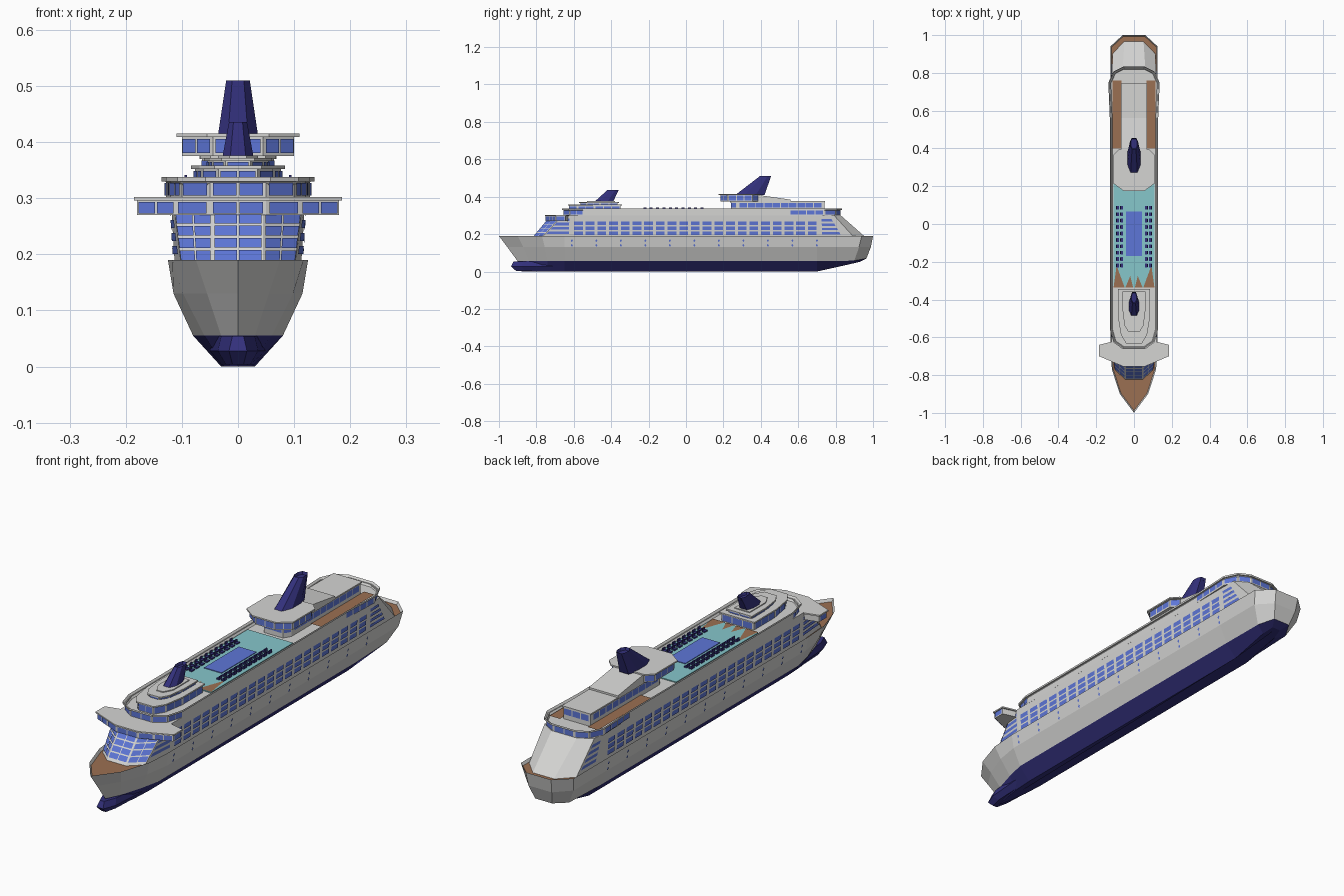
import bpy, bmesh
from mathutils import Vector

cube = bpy.data.objects.get("Cube")
if cube:
    bpy.data.objects.remove(cube, do_unlink=True)


def material(name, *rgb):
    mat = bpy.data.materials.new(name)
    mat.use_nodes = True
    colour = (*rgb, 1)
    mat.diffuse_color = colour
    mat.node_tree.nodes["Principled BSDF"].inputs["Base Color"].default_value = colour
    return mat


white = material("warm white", .66, .66, .65)
navy = material("navy", .033, .03, .2)
glass = material("window blue", .11, .18, .68)
teal = material("pool deck teal", .24, .57, .6)
wood = material("deck brown", .33, .16, .085)


def finish(bm, name, *mats):
    mesh = bpy.data.meshes.new(name)
    bm.to_mesh(mesh)
    bm.free()
    for mat in mats:
        mesh.materials.append(mat)
    obj = bpy.data.objects.new(name, mesh)
    bpy.context.collection.objects.link(obj)
    return obj


def mirrored(half):
    """Close a half outline, listed from bow to stern, across the centre line."""
    return half + [(-p[0], *p[1:]) for p in reversed(half) if p[0] > 0]


def at(half, z):
    return [(x, y, z) for x, y in half]


def grow(half, d):
    middle = (half[0][1] + half[-1][1]) / 2
    return [(x + d, y + (d if y > middle else -d)) for x, y in half]


def loft(name, levels, *mats, side=lambda i: 0, cap=0, well=None):
    """Stack half outlines; the top can be sunk as a well of (rim, depth)."""
    bm = bmesh.new()
    rings = [[bm.verts.new(p) for p in mirrored(level)] for level in levels]
    count = len(rings[0])
    for i, (low, high) in enumerate(zip(rings, rings[1:])):
        for j in range(count):
            k = (j + 1) % count
            bm.faces.new((low[j], low[k], high[k], high[j])).material_index = side(i)
    bm.faces.new(rings[0][::-1]).material_index = side(0)
    top = bm.faces.new(rings[-1])
    bm.normal_update()
    if well:
        rim = bmesh.ops.inset_region(bm, faces=[top], thickness=well[0],
                                     depth=-well[1], use_even_offset=True)
        for face in rim["faces"]:
            face.material_index = side(len(levels))
    top.material_index = cap
    return finish(bm, name, *mats)


def slab(name, half, z0, z1, mat):
    return loft(name, [at(half, z0), at(half, z1)], mat)


panes_bm = bmesh.new()


def panes(wall, cols, rows, u=(.03, .97), v=(.1, .9), gap=(.2, .2)):
    """Lay a grid of window plates just outside a four-cornered wall."""
    a, b, c, d = wall
    out = (b - a).cross(d - a).normalized() * .003

    def point(s, t):
        s, t = u[0] + s * (u[1] - u[0]), v[0] + t * (v[1] - v[0])
        return panes_bm.verts.new(a.lerp(b, s).lerp(d.lerp(c, s), t) + out)

    gu, gv = gap[0] / 2, gap[1] / 2
    for i in range(cols):
        for j in range(rows):
            l, r = (i + gu) / cols, (i + 1 - gu) / cols
            lo, hi = (j + gv) / rows, (j + 1 - gv) / rows
            panes_bm.faces.new((point(l, lo), point(r, lo), point(r, hi), point(l, hi)))


def walls(low, high, edge):
    """Both mirror copies of one wall; edge -1 is the flat front."""
    a, b = mirrored(low), mirrored(high)
    n = len(a)
    for e in {edge % n, (n - 2 - edge) % n}:
        f = (e + 1) % n
        yield [Vector(p) for p in (a[e], a[f], b[f], b[e])]


def glaze(half, z0, z1, skip=()):
    low, high = at(half, z0), at(half, z1)
    for edge in range(-1, len(half)):
        if edge not in skip:
            for wall in walls(low, high, edge):
                length = (wall[1] - wall[0]).length
                panes(wall, max(1, round(length / .045)), 1, gap=(.1, 0))


def tier(name, half, z0, z1, lip=.007, skip=()):
    """A windowed storey under a thin overhanging roof."""
    slab(name, half, z0, z1 - .006, white)
    slab(name + "_roof", grow(half, lip), z1 - .006, z1, white)
    glaze(half, max(z0, z1 - .038), z1 - .006, skip)


# Hull: keel, waterline, knuckle and deck edge
keel = [(0, -.88, 0), (.014, -.82, 0), (.025, -.74, 0), (.03, -.65, 0),
        (.03, .7, 0), (.03, .88, .04), (.02, .93, .052), (0, .93, .052)]
water = [(0, -.9, .055), (.03, -.84, .055), (.06, -.74, .055), (.08, -.65, .055),
         (.08, .7, .055), (.075, .9, .058), (.04, .965, .07), (0, .965, .07)]
knuckle = at([(0, -.955), (.055, -.87), (.098, -.755), (.115, -.65),
              (.115, .7), (.115, .925), (.055, .988), (0, .988)], .13)
rail = at([(0, -1), (.075, -.9), (.117, -.77), (.125, -.65),
           (.125, .7), (.125, .94), (.06, 1), (0, 1)], .19)
loft("hull", [keel, water, knuckle, rail], white, navy, wood,
     side=lambda i: 1 if i == 0 else 0, cap=2, well=(.007, .012))
loft("bow_bulb", [at([(.01, -.91), (.022, -.86), (.03, -.7)], .004),
                  at([(.016, -.935), (.036, -.88), (.05, -.7)], .028),
                  at([(.01, -.922), (.03, -.87), (.045, -.7)], .054)], navy)

# Portholes in pairs along each side
ports = bmesh.new()
for s in (-1, 1):
    for i in range(11):
        for z in (.14, .165):
            x = .115 + (z - .13) / 6 + .003
            y = -.61 + .131 * i
            ring = [(0, -.008), (.006, 0), (0, .008), (-.006, 0)]
            ports.faces.new([ports.verts.new((s * (x + dz / 6), y + s * dy, z + dz))
                             for dy, dz in ring])
finish(ports, "portholes", glass)

# Cabin block with raked front and sloping stern
low = at([(.045, -.83), (.1, -.78), (.112, -.62), (.112, .72), (.112, .91), (.05, .975)], .17)
high = at([(.045, -.72), (.116, -.66), (.12, -.62), (.12, .72), (.118, .79), (.06, .825)], .302)
loft("cabin_block", [low, high], white)
grids = {-1: (2, 4, (.02, .98), (.12, .78), (.08, .2)),
         0: (2, 4, (.02, .98), (.12, .78), (.08, .2)),
         1: (1, 4, (.05, .95), (.2, .9), (0, .4)),
         2: (21, 3, (.01, .99), (.17, .76), (.25, .25)),
         3: (1, 4, (.05, .65), (.17, .88), (0, .45))}
for edge, grid in grids.items():
    for wall in walls(low, high, edge):
        panes(wall, *grid)

# Bridge with wings
tier("bridge", [(.05, -.75), (.11, -.725), (.18, -.695), (.18, -.645), (.12, -.63)],
     .27, .302, .005, skip=(3, 4))

# Upper deck with a lip and sunken floor
upper = [(.05, -.655), (.1, -.62), (.12, -.55), (.12, .55),
         (.128, .74), (.1, .8), (.05, .825)]
lip = grow(upper, .008)
loft("upper_deck", [at(upper, .3), at(upper, .33), at(lip, .33), at(lip, .338)],
     white, well=(.014, .018))
glaze(upper, .302, .33, skip=(2,))

# Forward tiers
tier("forward_tier_lower", [(.035, -.625), (.062, -.58), (.077, -.49), (.077, -.35)], .318, .358)
tier("forward_tier_upper", [(.022, -.565), (.043, -.53), (.054, -.46), (.054, -.365)], .355, .372)
slab("forward_tier_cap", [(.015, -.53), (.036, -.49), (.036, -.38)], .37, .376, white)

# Pool deck, timber areas and pool
slab("pool_deck", [(.108, -.335), (.108, .22)], .318, .324, teal)
slab("pool", [(.042, -.17), (.042, .065)], .323, .327, glass)
for s, side in ((1, "left"), (-1, "right")):
    patches = {"aft": [(.066, .4), (.115, .4), (.115, .76), (.066, .76)],
               "corner": [(.05, -.335), (.108, -.335), (.092, -.22)],
               "inner": [(.005, -.335), (.045, -.335), (.02, -.275)]}
    for label, outline in patches.items():
        bm = bmesh.new()
        face = bm.faces.new([bm.verts.new((s * x, y, .326)) for x, y in outline][::s])
        finish(bm, f"{side}_{label}_timber", wood)

# Loungers beside the pool
seats = bmesh.new()


def box(bm, centre, size):
    verts = bmesh.ops.create_cube(bm, size=1)["verts"]
    bmesh.ops.scale(bm, vec=size, verts=verts)
    bmesh.ops.translate(bm, vec=centre, verts=verts)


for s in (-1, 1):
    for i in range(10):
        y = -.22 + .034 * i
        for x in (.065, .087):
            box(seats, (s * x, y, .329), (.014, .02, .005))
            box(seats, (s * (x + .006), y, .335), (.004, .016, .012))
finish(seats, "loungers", navy)

# Aft house, overhanging lounge and sloping roof
tier("aft_house", [(.045, .24), (.064, .27), (.064, .74)], .318, .376, .004)
tier("aft_lounge", [(.045, .185), (.1, .225), (.1, .355), (.07, .385)], .375, .415, .01)
loft("sloping_roof", [at([(.069, .36), (.069, .56)], .37),
                      [(.069, .36, .413), (.069, .56, .384)]], white)


# Raked funnels
def funnel(name, base, top):
    levels = []
    for width, front, back, z in (base, top):
        d = (back - front) * .3
        levels.append(at([(width * .5, front), (width, front + d),
                          (width, back - d), (width * .6, back)], z))
    loft(name, levels, navy, well=(.004, .012))


funnel("forward_funnel", (.028, -.49, -.39, .372), (.016, -.42, -.36, .436))
funnel("aft_funnel", (.036, .265, .42, .41), (.021, .395, .455, .51))

finish(panes_bm, "windows", glass)
